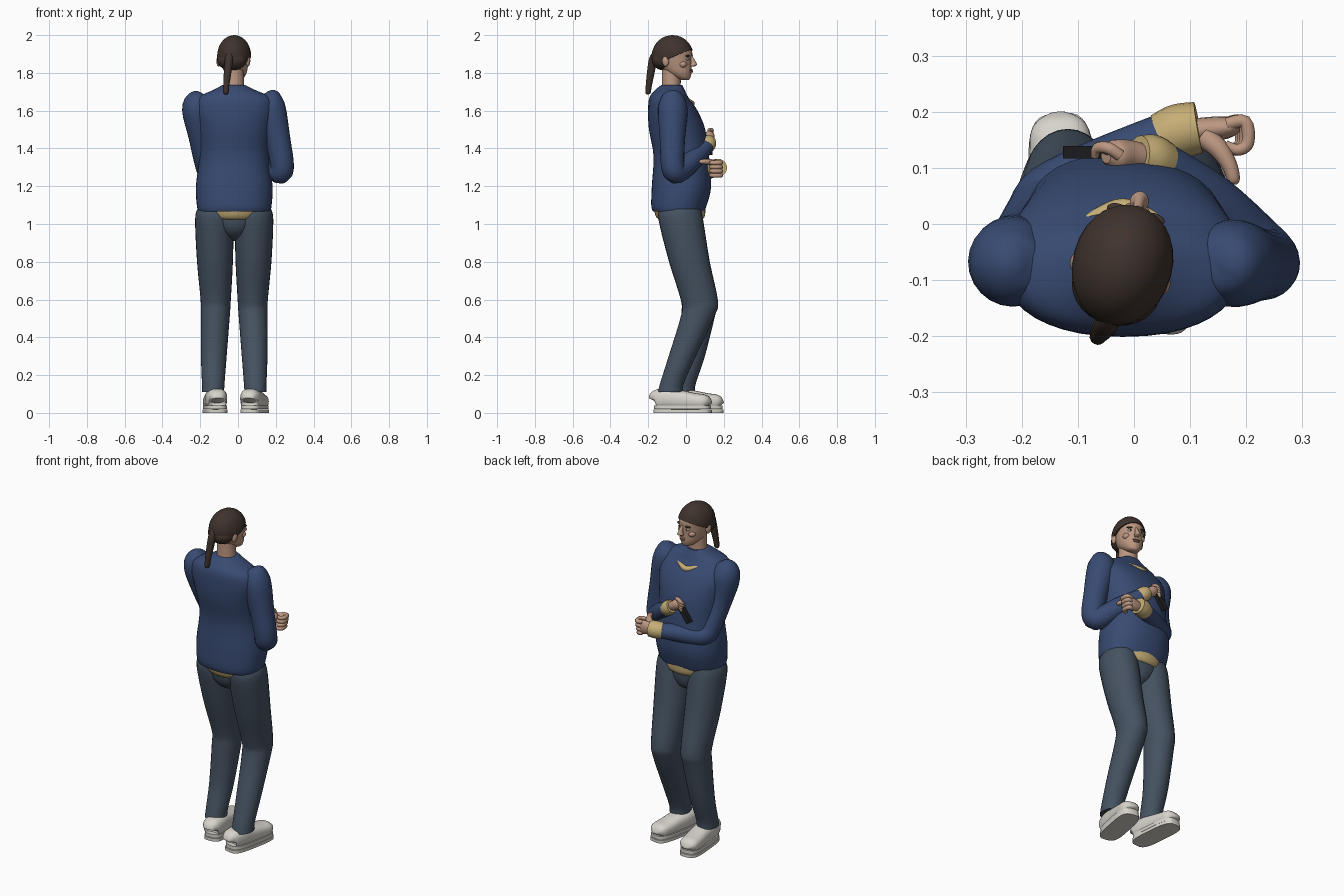
import bpy, bmesh, math
from mathutils import Vector, Matrix

COL = dict(sweater=(.04, .07, .17), denim=(.06, .085, .12), skin=(.5, .31, .22), hair=(.05, .033, .026),
           shirt=(.56, .42, .18), shoe=(.68, .66, .6), black=(.015, .015, .018), lip=(.38, .18, .14))
MATS = {}
for k, c in COL.items():
    MATS[k] = bpy.data.materials.new(k)
    MATS[k].diffuse_color = (*c, 1)


def finish(name, bm, col, M=None):
    bmesh.ops.recalc_face_normals(bm, faces=bm.faces)
    if M:
        bm.transform(M)
    me = bpy.data.meshes.new(name)
    bm.to_mesh(me)
    bm.free()
    me.materials.append(MATS[col])
    ob = bpy.data.objects.new(name, me)
    bpy.context.collection.objects.link(ob)
    return ob


def smooth_rows(rows, steps):
    # Catmull-Rom through the section rows
    P = [rows[0]] + list(rows) + [rows[-1]]
    out = []
    for i in range(1, len(P) - 2):
        for s in range(steps):
            t = s / steps
            out.append([.5 * (2*b + (c-a)*t + (2*a-5*b+4*c-d)*t*t + (3*b-a-3*c+d)*t**3)
                        for a, b, c, d in zip(P[i-1], P[i], P[i+1], P[i+2])])
    return out + [list(rows[-1])]


def loft(name, rows, col, ref=None, n=24, p=2.0, steps=4, M=None):
    # rows: x, y, z, radius a, radius b; flat rings unless ref gives the a axis of a swept tube
    R = smooth_rows(rows, steps)
    bm, rings = bmesh.new(), []
    for i, r in enumerate(R):
        u, v = Vector((1, 0, 0)), Vector((0, 1, 0))
        if ref:
            t = (Vector(R[min(i+1, len(R)-1)][:3]) - Vector(R[max(i-1, 0)][:3])).normalized()
            u = Vector(ref)
            u = (u - t * u.dot(t)).normalized()
            v = t.cross(u)
        ring = []
        for k in range(n):
            c, s = math.cos(2*math.pi*k/n), math.sin(2*math.pi*k/n)
            c, s = (math.copysign(abs(w) ** (2/p), w) for w in (c, s))
            ring.append(bm.verts.new(Vector(r[:3]) + u*c*max(r[3], .001) + v*s*max(r[4], .001)))
        rings.append(ring)
    for A, B in zip(rings, rings[1:]):
        for k in range(n):
            bm.faces.new((A[k], A[(k+1) % n], B[(k+1) % n], B[k]))
    bm.faces.new(rings[0])
    bm.faces.new(rings[-1])
    return finish(name, bm, col, M)


def tube(name, pts, radii, col, ref=(0, 0, 1), n=16, M=None):
    return loft(name, [(*q, r, r) for q, r in zip(pts, radii)], col, ref, n, M=M)


def ball(name, c, r, col, M=None, cut=None):
    bm = bmesh.new()
    bmesh.ops.create_uvsphere(bm, u_segments=28, v_segments=18, radius=1)
    bm.transform(Matrix.Translation(c) @ Matrix.Diagonal((*r, 1)))
    if cut:
        bmesh.ops.bisect_plane(bm, geom=bm.verts[:] + bm.edges[:] + bm.faces[:], plane_co=cut[0],
                               plane_no=cut[1], clear_inner=True)
        bmesh.ops.holes_fill(bm, edges=[e for e in bm.edges if e.is_boundary])
    return finish(name, bm, col, M)


# sweater body
loft("sweater_body", [(-.02, -.04, 1.065, .19, .135), (-.02, -.037, 1.10, .198, .147), (-.02, -.024, 1.2, .203, .157),
     (-.02, -.025, 1.36, .185, .147), (-.02, -.047, 1.5, .198, .149), (-.02, -.07, 1.6, .215, .131),
     (-.02, -.09, 1.67, .19, .103), (-.02, -.085, 1.71, .11, .078), (-.022, -.075, 1.735, .062, .056)],
     "sweater", n=40, p=2.25)

# undershirt showing at hem and neckline
loft("shirt_hem", [(-.018, -.03, 1.015, .10, .09), (-.018, -.03, 1.035, .15, .127), (-.018, -.035, 1.09, .185, .138)],
     "shirt", n=40)
tube("shirt_collar", [(-.085, .01, 1.66), (-.06, .018, 1.648), (-.02, .03, 1.637), (.02, .018, 1.648), (.045, .01, 1.66)],
     [.005, .013, .016, .013, .005], "shirt")

# trousers
loft("trouser_seat", [(-.02, -.03, 1.06, .18, .115), (-.02, -.027, .99, .13, .108), (-.02, -.02, .94, .07, .08),
     (-.02, -.015, .91, .01, .02)], "denim", n=32)
legs = {"left": (-1, .03, -.02, .07), "right": (1, -.02, -.083, .072)}
for side, (s, shin, ankle, r) in legs.items():
    loft(side + "_trouser_leg", [(-.02 + s*dx, y, z, a, b) for dx, y, z, a, b in (
        (.10, -.03, 1.08, .095, .108), (.105, -.027, 1.02, .102, .118), (.102, .018, .8, .095, .108),
        (.098, .07, .6, .08, .098), (.1, .065, .52, .077, .09), (.108, shin, .3, .068, r),
        (.111, ankle + .01, .16, .06, .063), (.112, ankle, .11, .058, .066))], "denim", n=28)

# shoes: shaped upper on a flat sole
for side, x, y, yaw in (("left", -.122, .043, 5), ("right", .088, -.018, -11)):
    M = Matrix.Translation((x, y, 0)) @ Matrix.Rotation(math.radians(yaw), 4, 'Z')
    loft(side + "_shoe_upper", [(0, -.15, .065, .03, .03), (0, -.14, .072, .05, .05), (0, -.08, .075, .058, .055),
         (0, -.02, .07, .057, .052), (0, .07, .062, .057, .042), (0, .12, .058, .053, .038), (0, .142, .05, .035, .022),
         (0, .147, .045, .01, .01)], "shoe", ref=(1, 0, 0), p=2.6, M=M)
    for part, z0, z1, k in (("sole", 0, .018, 1), ("welt", .02, .04, .97)):
        loft(f"{side}_shoe_{part}", [(0, 0, z0, .061*k, .155*k), (0, 0, z1, .061*k, .155*k)], "shoe",
             n=36, p=3.6, steps=1, M=M)

# sleeves
tube("left_sleeve", [(-.205, -.07, 1.70), (-.21, -.07, 1.68), (-.216, -.068, 1.61), (-.195, -.04, 1.46), (-.168, .015, 1.32),
     (-.145, .05, 1.28), (-.06, .10, 1.285), (.07, .162, 1.295)], [.01, .052, .08, .066, .061, .06, .052, .042],
     "sweater", (-.48, .88, 0), 24)
tube("right_sleeve", [(.165, -.07, 1.705), (.17, -.07, 1.685), (.175, -.07, 1.61), (.21, -.072, 1.45), (.234, -.07, 1.31),
     (.215, -.045, 1.275), (.13, .04, 1.345), (.04, .115, 1.415)], [.01, .052, .078, .067, .062, .06, .054, .038],
     "sweater", (.68, .73, 0), 24)

# cuffs
tube("left_cuff", [(.05, .152, 1.293), (.08, .165, 1.296), (.115, .172, 1.298)], [.046, .049, .046], "shirt", n=20)
tube("right_cuff", [(.05, .108, 1.408), (.03, .118, 1.425), (.008, .122, 1.44)], [.04, .042, .036], "shirt", n=20)

# left hand, curled fingers stacked in height
loft("left_palm", [(.09, .165, 1.297, .025, .02), (.125, .168, 1.296, .033, .022), (.165, .172, 1.292, .042, .02),
     (.185, .174, 1.29, .035, .012)], "skin", ref=(0, 0, 1), n=16)
for i in range(4):
    z, d = 1.324 - .022*i, .004*i
    tube(f"left_finger_{i+1}", [(.165, .178, z), (.198 - d, .182, z), (.203 - d, .145, z), (.185 - d, .132, z), (.163, .142, z)],
         [.012, .0125, .012, .011, .008], "skin", n=10)
tube("left_thumb", [(.125, .155, 1.315), (.15, .135, 1.325), (.17, .105, 1.33), (.178, .078, 1.33), (.179, .07, 1.33)],
     [.02, .018, .014, .011, .003], "skin", n=12)

# right hand holding a small dark handset
tube("right_palm", [(.02, .118, 1.435), (-.01, .122, 1.45), (-.035, .122, 1.47), (-.05, .12, 1.485)],
     [.024, .028, .028, .012], "skin", n=14)
for i in range(4):
    k = i*.015
    tube(f"right_finger_{i+1}", [(-.025 - k*.3, .122, 1.495 - k), (-.045 - k*.3, .135, 1.498 - k), (-.065, .135, 1.485 - k),
         (-.07, .12, 1.475 - k)], [.011, .011, .01, .007], "skin", n=10)
bm = bmesh.new()
bmesh.ops.create_cube(bm, size=1)
bm.transform(Matrix.Translation((-.085, .128, 1.415)) @ Matrix.Rotation(math.radians(35), 4, 'Y')
             @ Matrix.Diagonal((.032, .022, .10, 1)))
finish("handset", bm, "black")

# neck and head, the head turned slightly to the side
loft("neck", [(-.022, -.078, 1.66, .062, .055), (-.022, -.078, 1.74, .054, .05), (-.022, -.075, 1.83, .052, .052)], "skin")
H = Matrix.Translation((-.02, -.07, 0)) @ Matrix.Rotation(math.radians(-15), 4, 'Z')
loft("face", [(0, .07, 1.762, .012, .015), (0, .058, 1.772, .034, .036), (0, .034, 1.80, .056, .067), (0, .012, 1.84, .069, .09),
     (0, 0, 1.88, .077, .104), (0, 0, 1.92, .079, .102), (0, 0, 1.96, .055, .075)], "skin", n=28, M=H)
loft("nose", [(0, .098, 1.89, .008, .008), (0, .112, 1.857, .011, .015), (0, .114, 1.842, .017, .018),
     (0, .106, 1.833, .012, .010)], "skin", n=14, M=H)
for z, w in ((1.815, .022), (1.806, .018)):
    ball("lip", (0, .101, z), (w, .009, .005), "lip", H)
for s, side in ((-1, "left"), (1, "right")):
    ball(side + "_eye", (s*.032, .087, 1.873), (.013, .011, .007), "shoe", H)
    ball(side + "_iris", (s*.032, .095, 1.873), (.005, .004, .005), "hair", H)
    ball(side + "_brow", (s*.033, .090, 1.89), (.02, .011, .005), "hair", H)
    ball(side + "_cheek", (s*.042, .066, 1.845), (.022, .022, .018), "skin", H)
    ball(side + "_ear", (s*.08, -.018, 1.862), (.012, .018, .028), "skin", H)

# hair cap, nape hair and ponytail
ball("hair_cap", (0, -.001, 1.888), (.089, .112, .112), "hair", H, ((0, .105, 1.922), (0, -.45, 1)))
ball("nape_hair", (0, -.045, 1.868), (.08, .067, .055), "hair", H)
tube("ponytail", [(0, -.09, 1.90), (0, -.108, 1.87), (-.004, -.122, 1.80), (-.008, -.134, 1.73), (-.009, -.138, 1.695),
     (-.009, -.138, 1.685)], [.02, .022, .02, .016, .014, .004], "hair", (1, 0, 0), 14, H)

# smooth shading with sharp edges kept
bpy.ops.object.select_all(action='SELECT')
bpy.context.view_layer.objects.active = bpy.context.scene.objects["face"]
bpy.ops.object.shade_smooth_by_angle(angle=math.radians(45))
